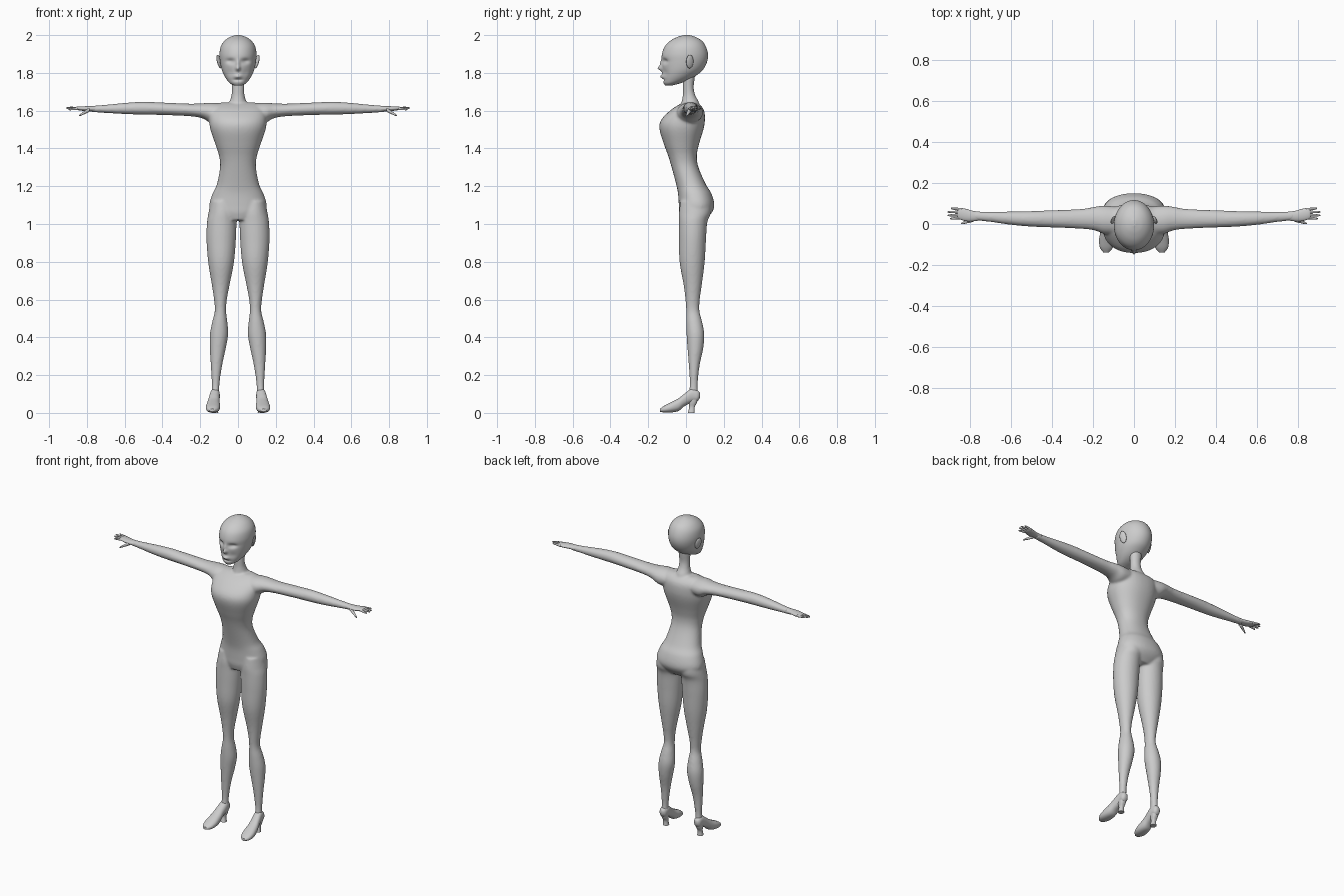
import bpy, bmesh, math
from mathutils import Matrix, Vector


def spline(rows, n):
    """Smoothly interpolate section rows, n steps per span."""
    out = []
    last = len(rows) - 1
    for i in range(last):
        p0, p1, p2, p3 = (rows[max(i - 1, 0)], rows[i], rows[i + 1], rows[min(i + 2, last)])
        for s in range(n):
            t = s / n
            out.append([0.5 * (2 * b + (c - a) * t + (2 * a - 5 * b + 4 * c - d) * t * t
                               + (3 * b - a - 3 * c + d) * t ** 3)
                        for a, b, c, d in zip(p0, p1, p2, p3)])
    out.append(list(rows[-1]))
    return out


def loft(bm, rows, axis="z", seg=32, n=5, power=2.0, mirror=False):
    """Rows are (position on axis, min and max of the two other axes)."""
    for side in ((1, -1) if mirror else (1,)):
        rings = []
        for t, a0, a1, b0, b1 in spline(rows, n):
            ring = []
            for k in range(seg):
                ang = 2 * math.pi * k / seg
                c, s = math.cos(ang), math.sin(ang)
                a = (a0 + a1) / 2 + (a1 - a0) / 2 * math.copysign(abs(c) ** (2 / power), c)
                b = (b0 + b1) / 2 + (b1 - b0) / 2 * math.copysign(abs(s) ** (2 / power), s)
                x, y, z = {"x": (t, a, b), "y": (a, t, b), "z": (a, b, t)}[axis]
                ring.append(bm.verts.new((x * side, y, z)))
            rings.append(ring)
        for r, q in zip(rings, rings[1:]):
            for k in range(seg):
                j = (k + 1) % seg
                bm.faces.new((r[k], r[j], q[j], q[k]))
        bm.faces.new(rings[0])
        bm.faces.new(rings[-1])


def finish(name, bm, voxel=0, smooth=0):
    bmesh.ops.recalc_face_normals(bm, faces=bm.faces)
    mesh = bpy.data.meshes.new(name)
    bm.to_mesh(mesh)
    bm.free()
    ob = bpy.data.objects.new(name, mesh)
    bpy.context.collection.objects.link(ob)
    for p in mesh.polygons:
        p.use_smooth = True
    if voxel:
        m = ob.modifiers.new("blend", "REMESH")
        m.mode = "VOXEL"
        m.voxel_size = voxel
        m.use_smooth_shade = True
        s = ob.modifiers.new("soften", "SMOOTH")
        s.factor = 0.5
        s.iterations = smooth
    return ob


def sym(rows):
    return [(z, -w, w, y0, y1) for z, w, y0, y1 in rows]


# Body: torso, neck, arms and legs blended into one skin
bm = bmesh.new()
loft(bm, sym([(1.02, .09, -.025, .10), (1.06, .14, -.036, .137), (1.10, .152, -.038, .15),
              (1.16, .135, -.042, .135), (1.21, .112, -.052, .105), (1.30, .095, -.076, .066),
              (1.36, .10, -.094, .057), (1.42, .119, -.116, .068), (1.50, .146, -.14, .092),
              (1.55, .152, -.132, .10), (1.60, .15, -.085, .096), (1.63, .13, -.04, .075),
              (1.643, .09, -.01, .05)]), seg=48, power=2.2)
loft(bm, sym([(1.58, .06, -.03, .08), (1.64, .046, -.024, .07), (1.68, .035, -.017, .05),
              (1.72, .033, -.016, .041), (1.77, .036, -.016, .046), (1.80, .036, -.016, .05)]))
loft(bm, [(.06, -.05, .08, 1.54, 1.637), (.14, -.05, .09, 1.535, 1.642),
          (.19, -.032, .084, 1.56, 1.639), (.26, -.023, .073, 1.571, 1.637),
          (.40, -.017, .067, 1.577, 1.643), (.50, -.013, .063, 1.579, 1.647),
          (.60, -.004, .061, 1.582, 1.641), (.70, .01, .06, 1.588, 1.631),
          (.78, .018, .061, 1.593, 1.625)], "x", mirror=True)
loft(bm, [(1.12, .02, .145, -.03, .13), (1.06, .008, .156, -.037, .132),
          (1.01, .008, .164, -.037, .113), (.92, .011, .167, -.037, .106),
          (.80, .021, .158, -.034, .099), (.68, .044, .139, -.013, .084),
          (.60, .059, .127, -.003, .073), (.54, .063, .123, .001, .071),
          (.48, .056, .137, .001, .086), (.415, .052, .149, .003, .097),
          (.34, .065, .149, .008, .091), (.25, .084, .144, .015, .072),
          (.15, .098, .139, .02, .062), (.08, .098, .142, .01, .067)], mirror=True)
finish("body", bm, 0.007, 5)

# Head: smooth skull with the face pushed in and out of it
bm = bmesh.new()
loft(bm, sym([(1.732, .018, -.108, -.078), (1.745, .042, -.118, -.03), (1.765, .060, -.122, .02),
              (1.79, .075, -.125, .06), (1.82, .087, -.126, .092), (1.86, .095, -.128, .112),
              (1.90, .098, -.127, .116), (1.94, .091, -.112, .105), (1.97, .071, -.083, .084),
              (1.99, .043, -.045, .05), (2.0, .01, -.01, .02)]), seg=96, n=8)
# centre x, centre z, radius x, radius z, push along y
face = [(.04, 1.862, .022, .013, .014), (-.04, 1.862, .022, .013, .014),
        (0, 1.824, .011, .013, -.022), (0, 1.85, .009, .02, -.010),
        (0, 1.781, .02, .010, -.012), (0, 1.763, .022, .006, .006),
        (.04, 1.80, .02, .02, .005), (-.04, 1.80, .02, .02, .005)]
for v in bm.verts:
    if v.co.y < -.03:
        x, z = v.co.x, v.co.z
        v.co.y += sum(d * math.exp(-((x - cx) / rx) ** 2 - ((z - cz) / rz) ** 2)
                      for cx, cz, rx, rz, d in face)
finish("head", bm)

# Ears
bm = bmesh.new()
for side in (1, -1):
    m = (Matrix.Translation((side * .100, .02, 1.86))
         @ Matrix.Rotation(side * math.radians(14), 4, "Y")
         @ Matrix.Rotation(side * math.radians(25), 4, "Z")
         @ Matrix.Diagonal((.008, .021, .037, 1)))
    bmesh.ops.create_uvsphere(bm, u_segments=20, v_segments=12, radius=1, matrix=m)
finish("ears", bm)

# Hands: palm, four fingers and a thumb
bm = bmesh.new()
loft(bm, [(.75, .018, .06, 1.594, 1.625), (.785, .013, .064, 1.597, 1.624),
          (.82, .014, .074, 1.599, 1.623), (.85, .023, .079, 1.603, 1.622),
          (.86, .028, .076, 1.607, 1.619)], "x", 24, mirror=True)


def digit(start, end, r0, r1):
    rows = []
    for t, r in ((0, r0), (.5, (r0 + r1) / 2), (.9, r1), (1, r1 * .4)):
        x, y, z = Vector(start).lerp(Vector(end), t)
        rows.append((x, y - r, y + r, z - r, z + r))
    loft(bm, rows, "x", 12, 3, mirror=True)


for y0, y1, length, z1 in ((.031, .026, .896, 1.606), (.045, .042, .908, 1.612),
                           (.058, .059, .908, 1.616), (.071, .076, .893, 1.617)):
    digit((.84, y0, 1.612), (length, y1, z1), .0075, .0045)
digit((.785, .022, 1.606), (.842, .002, 1.573), .012, .005)
finish("hands", bm)

# High-heeled shoes
bm = bmesh.new()
loft(bm, [(-.138, .122, .15, .006, .022), (-.115, .103, .166, .002, .038),
          (-.08, .095, .17, .002, .056), (-.04, .096, .164, .010, .077),
          (-.01, .098, .156, .034, .10), (.03, .096, .148, .055, .128),
          (.06, .10, .144, .062, .12), (.073, .11, .134, .08, .108)],
     "y", power=2.3, mirror=True)
loft(bm, [(0, .104, .14, .01, .046), (.03, .108, .136, .017, .046),
          (.055, .103, .141, .014, .058), (.085, .10, .144, .012, .068)],
     power=2.5, mirror=True)
shoes = finish("shoes", bm)
bpy.context.view_layer.objects.active = shoes
shoes.select_set(True)
bpy.ops.object.shade_smooth_by_angle(angle=math.radians(50))
